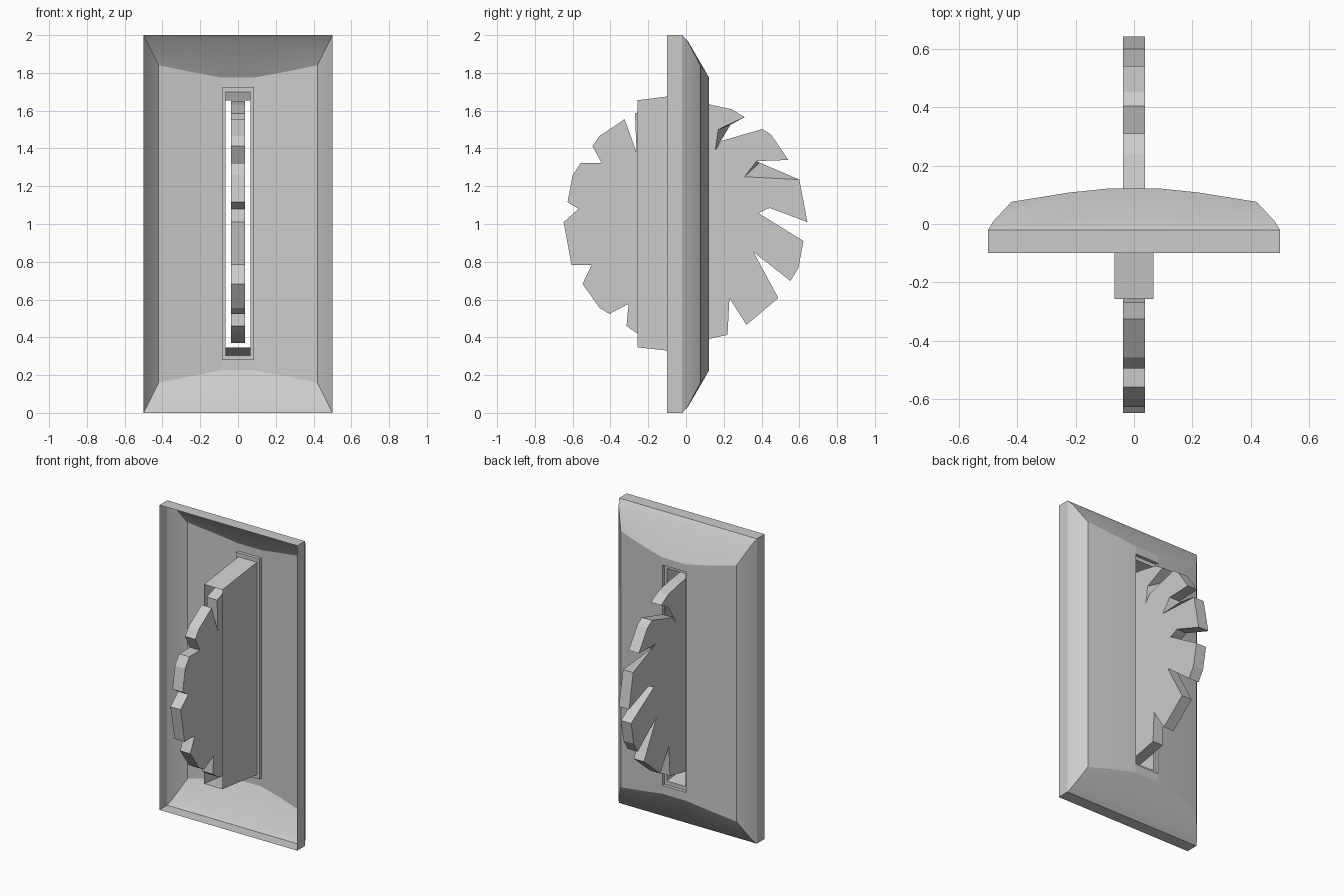
import bpy, bmesh

if "Cube" in bpy.data.objects:
    bpy.data.objects.remove(bpy.data.objects["Cube"])


def make(name, verts, faces, smooth=False):
    me = bpy.data.meshes.new(name)
    me.from_pydata(verts, [], faces)
    bm = bmesh.new()
    bm.from_mesh(me)
    bmesh.ops.remove_doubles(bm, verts=bm.verts, dist=1e-4)
    bmesh.ops.recalc_face_normals(bm, faces=bm.faces)
    bm.to_mesh(me)
    bm.free()
    ob = bpy.data.objects.new(name, me)
    bpy.context.collection.objects.link(ob)
    if smooth:
        bpy.ops.object.select_all(action='DESELECT')
        ob.select_set(True)
        bpy.context.view_layer.objects.active = ob
        bpy.ops.object.shade_smooth_by_angle(angle=0.4)
    return ob


def bridge(rings, offset=0):
    """Quads between successive closed rings of equal length."""
    n = len(rings[0])
    return [(offset + r * n + i, offset + r * n + (i + 1) % n,
             offset + (r + 1) * n + (i + 1) % n, offset + (r + 1) * n + i)
            for r in range(len(rings) - 1) for i in range(n)]


def plate_ring(cols):
    """cols: (x, y, z above centre) for the right half of the top edge."""
    top = [(-x, y, z) for x, y, z in reversed(cols)] + cols
    return ([(x, y, 1 + z) for x, y, z in top] +
            [(x, y, 1 - z) for x, y, z in reversed(top)])


# Wall plate: open-backed shell with sloping border and crowned face
rings = [plate_ring(c) for c in (
    [(.10, -.10, 1), (.26, -.10, 1), (.5, -.10, 1)],
    [(.10, -.02, 1), (.26, -.02, 1), (.5, -.02, 1)],
    [(.095, .012, .965), (.25, .012, .965), (.482, .01, .965)],
    [(.085, .122, .775), (.22, .108, .80), (.42, .076, .84)])]
verts = [v for r in rings for v in r]
faces = bridge(rings)
b = 36  # first vertex of the shoulder ring (12 per ring)
for i in (0, 1, 3, 4):
    faces.append((b + i, b + i + 1, b + 10 - i, b + 11 - i))
# Strips of face above and below the slot
k = len(verts)
verts += [(-.085, .122, 1.725), (.085, .122, 1.725),
          (.085, .122, .28), (-.085, .122, .28)]
faces[-4:] = [f for f in faces[-4:]]
faces += [(b + 2, b + 3, k + 1, k), (k + 3, k + 2, b + 8, b + 9)]
make("wall_plate", verts, faces, smooth=True)


# Slot sleeve: bevelled lip and an open tapered box
def rect(hx, y, z0, z1):
    return [(-hx, y, z0), (hx, y, z0), (hx, y, z1), (-hx, y, z1)]


sleeve = [rect(.085, .122, .28, 1.725), rect(.085, .10, .28, 1.725),
          rect(.067, .10, .305, 1.70), rect(.067, -.10, .33, 1.675),
          rect(.067, -.257, .347, 1.655)]
make("slot_sleeve", [v for r in sleeve for v in r], bridge(sleeve))

# Notched wheel outline in (y, z), clockwise from the top
outline = [
    (0, 1.65), (.114, 1.635), (.24, 1.608), (.31, 1.566), (.235, 1.525),
    (.155, 1.39), (.188, 1.44), (.405, 1.503), (.452, 1.471), (.542, 1.339),
    (.373, 1.333), (.39, 1.325), (.60, 1.235), (.643, 1.01), (.442, 1.085),
    (.383, 1.058), (.622, .91), (.595, .767), (.553, .698), (.357, .852),
    (.489, .608), (.32, .466), (.23, .608), (.22, .413), (.114, .39),
    (0, .37), (-.14, .385), (-.262, .423), (-.315, .46), (-.304, .577),
    (-.405, .524), (-.458, .556), (-.548, .683), (-.50, .783), (-.606, .783),
    (-.648, 1.01), (-.569, 1.08), (-.627, 1.116), (-.60, 1.26), (-.558, 1.323),
    (-.447, 1.323), (-.495, 1.413), (-.458, 1.466), (-.325, 1.555),
    (-.262, 1.38), (-.27, 1.585), (-.14, 1.63)]
# Two notches are cut on a slant, so they are wider on the right side
slanted = {4: (.17, 1.50), 11: (.31, 1.25)}
left = [(-.037, y, z) for y, z in outline]
right = [(.037, *slanted.get(i, p)) for i, p in enumerate(outline)]
n = len(outline)
make("notched_wheel", left + right,
     bridge([left, right]) + [tuple(range(n)), tuple(range(2 * n - 1, n - 1, -1))])
